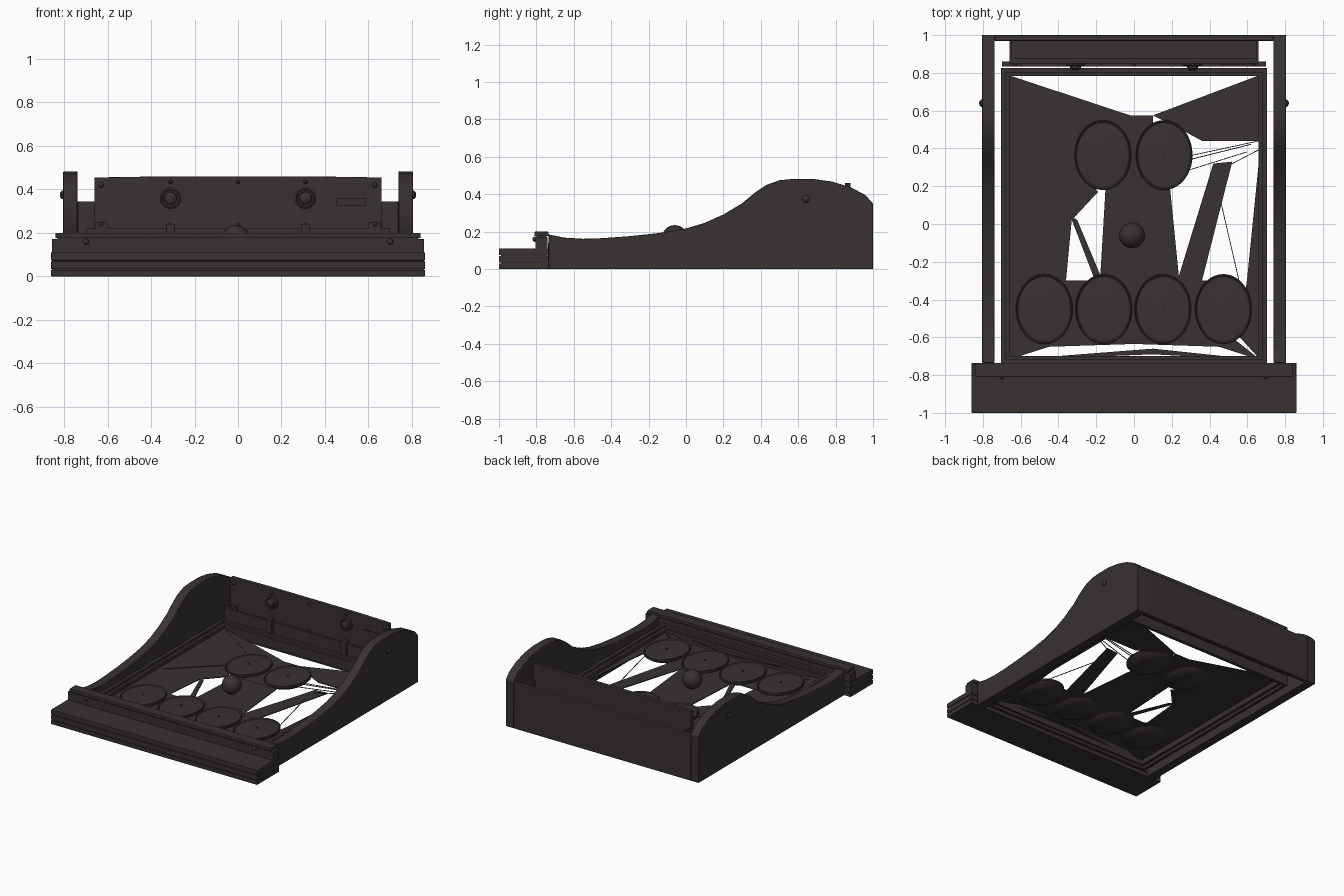
import bpy, bmesh, math
from mathutils import Matrix

cube = bpy.data.objects.get("Cube")
if cube:
    bpy.data.objects.remove(cube, do_unlink=True)

dark = bpy.data.materials.new("dark brown grey")
dark.use_nodes = True
COLOUR = (0.04, 0.031, 0.031, 1)
dark.diffuse_color = COLOUR
bsdf = dark.node_tree.nodes["Principled BSDF"]
bsdf.inputs["Base Color"].default_value = COLOUR
bsdf.inputs["Roughness"].default_value = 0.7


def finish(name, bm, smooth=False, bevel=0):
    bmesh.ops.recalc_face_normals(bm, faces=bm.faces)
    mesh = bpy.data.meshes.new(name)
    bm.to_mesh(mesh)
    bm.free()
    mesh.materials.append(dark)
    ob = bpy.data.objects.new(name, mesh)
    bpy.context.collection.objects.link(ob)
    if bevel:
        mod = ob.modifiers.new("Bevel", "BEVEL")
        mod.width, mod.segments = bevel, 2
    if smooth:
        bpy.ops.object.select_all(action="DESELECT")
        ob.select_set(True)
        bpy.context.view_layer.objects.active = ob
        bpy.ops.object.shade_smooth_by_angle(angle=math.radians(35))
    return ob


def box(name, x, y, z, bevel=0):
    """Box from (low, high) ranges."""
    bm = bmesh.new()
    bmesh.ops.create_cube(bm, size=1)
    for v in bm.verts:
        v.co = [(a + b) / 2 + c * (b - a) for c, (a, b) in zip(v.co, (x, y, z))]
    return finish(name, bm, bevel=bevel)


def prism(name, points, to_3d, depth, smooth=False, bevel=0):
    """Extrude a flat outline along a vector."""
    bm = bmesh.new()
    face = bm.faces.new([bm.verts.new(to_3d(a, b)) for a, b in points])
    new = bmesh.ops.extrude_face_region(bm, geom=[face])["geom"]
    bmesh.ops.translate(bm, vec=depth, verts=[g for g in new if isinstance(g, bmesh.types.BMVert)])
    return finish(name, bm, smooth, bevel)


def lathe(name, profile, centre, axis="Z", scale=(1, 1), steps=40):
    """Revolve (radius, height) pairs, optionally stretched to an ellipse."""
    bm = bmesh.new()
    rings = []
    for r, h in profile:
        rings.append([bm.verts.new((r * scale[0] * math.cos(t), r * scale[1] * math.sin(t), h))
                      for t in (i * math.tau / steps for i in range(steps))])
    for low, high in zip(rings, rings[1:]):
        for i in range(steps):
            j = (i + 1) % steps
            bm.faces.new((low[i], low[j], high[j], high[i]))
    bm.faces.new(rings[0])
    bm.faces.new(rings[-1])
    turn = {"Z": Matrix(), "-Y": Matrix.Rotation(math.pi / 2, 4, "X"),
            "X": Matrix.Rotation(math.pi / 2, 4, "Y"),
            "-X": Matrix.Rotation(-math.pi / 2, 4, "Y")}[axis]
    bm.transform(Matrix.Translation(centre) @ turn)
    return finish(name, bm, smooth=True)


# Front apron: stacked slabs with shadow grooves, then a raised lip
for i, (low, high) in enumerate([(0, 0.03), (0.034, 0.07), (0.074, 0.11)]):
    box(f"front_slab_{i + 1}", (-0.86, 0.86), (-1, -0.735), (low, high), 0.003)
box("front_core", (-0.855, 0.855), (-0.99, -0.74), (0.01, 0.1))
box("front_lip_base", (-0.855, 0.855), (-0.805, -0.74), (0.1, 0.172))
box("front_lip_cap", (-0.84, 0.84), (-0.81, -0.735), (0.176, 0.2), 0.004)
box("front_lip_core", (-0.83, 0.83), (-0.8, -0.745), (0.165, 0.185))

# Curved side panels with a bolt on each
side_profile = [(-0.735, 0), (-0.735, 0.185), (-0.65, 0.168), (-0.55, 0.162), (-0.45, 0.165),
                (-0.3, 0.176), (-0.15, 0.192), (0, 0.217), (0.1, 0.247), (0.2, 0.292),
                (0.3, 0.352), (0.37, 0.41), (0.43, 0.45), (0.5, 0.475), (0.57, 0.482),
                (0.68, 0.482), (0.78, 0.468), (0.88, 0.438), (0.96, 0.395), (1, 0.35), (1, 0)]
bolt = [(0.02, 0), (0.02, 0.006), (0.012, 0.014), (0.004, 0.017)]
for side, name in ((1, "left"), (-1, "right")):
    prism(f"{name}_side_panel", side_profile, lambda y, z: (side * 0.738, y, z),
          (side * 0.067, 0, 0), smooth=True, bevel=0.003)
    axis = "X" if side > 0 else "-X"
    lathe(f"{name}_side_bolt", bolt, (side * 0.803, 0.64, 0.375), axis, steps=16)
    lathe(f"{name}_lip_screw", bolt, (side * 0.7, -0.805, 0.16), "-Y", (0.7, 0.7), 16)

# Back board and the open tray in front of it
box("back_board", (-0.738, 0.738), (0.97, 1), (0, 0.345), 0.003)
box("tray_floor", (-0.655, 0.655), (0.86, 0.975), (0.19, 0.205))
for side, name in ((1, "left"), (-1, "right")):
    box(f"{name}_tray_cheek", sorted((side * 0.645, side * 0.66)), (0.86, 0.97), (0.2, 0.34))

# Upright panel with round speakers, a slot and screws
panel_outline = [(-0.66, 0.21), (0.66, 0.21), (0.66, 0.455), (0.35, 0.46),
                 (-0.35, 0.46), (-0.66, 0.455)]
prism("upright_panel", panel_outline, lambda x, z: (x, 0.85, z), (0, 0.03, 0), bevel=0.003)
speaker = [(0.05, 0), (0.05, 0.008), (0.042, 0.013), (0.038, 0.006), (0.03, 0.006),
           (0.028, 0.026), (0.018, 0.034), (0.004, 0.036)]
for side, name in ((1, "left"), (-1, "right")):
    lathe(f"{name}_speaker", speaker, (side * 0.31, 0.85, 0.36), "-Y", steps=28)
    box(f"{name}_rail_post", (side * 0.31 - 0.02, side * 0.31 + 0.02), (0.81, 0.85), (0.12, 0.24))
    box(f"{name}_panel_tab", sorted((side * 0.6, side * 0.655)), (0.84, 0.851), (0.215, 0.25))
    for z in (0.24, 0.42):
        lathe(f"{name}_panel_screw", bolt, (side * 0.63, 0.85, z), "-Y", (0.6, 0.6), 12)
box("panel_slot_plate", (0.45, 0.59), (0.843, 0.851), (0.325, 0.36))
for x in (-0.31, 0, 0.31):
    lathe("panel_top_screw", bolt, (x, 0.85, 0.435), "-Y", (0.5, 0.5), 12)
    lathe("panel_bottom_screw", bolt, (x, 0.85, 0.235), "-Y", (0.5, 0.5), 12)


# Stepped rectangular frame around the bed
def frame(name, half, front, back, width, low, high):
    for s, side in ((1, "left"), (-1, "right")):
        box(f"{name}_{side}", sorted((s * half, s * (half - width))), (front, back), (low, high))
    box(f"{name}_front", (-half, half), (front, front + width), (low, high))
    box(f"{name}_back", (-half, half), (back - width, back), (low, high))


frame("outer_frame", 0.705, -0.738, 0.825, 0.024, 0.03, 0.14)
frame("inner_frame", 0.682, -0.72, 0.805, 0.022, 0.05, 0.12)
box("back_cross_rail", (-0.7, 0.7), (0.835, 0.86), (0.1, 0.22))

# Thin faceted bed sheets stretched between frame and pads
sheets = {
    "right_sheet": [(-0.67, 0.79), (-0.32, 0.64), (-0.2, 0.55), (-0.3, 0.3), (-0.19, 0.17),
                    (-0.33, 0.02), (-0.36, -0.3), (-0.5, -0.62), (-0.67, -0.72)],
    "right_brace": [(-0.34, 0.05), (-0.3, 0.02), (-0.17, -0.29), (-0.21, -0.29)],
    "upper_sheet": [(-0.67, 0.79), (-0.02, 0.575), (0.1, 0.575), (0.12, 0.18), (-0.12, 0.18), (-0.25, 0.5)],
    "upper_left_sheet": [(0.67, 0.79), (0.1, 0.575), (0.25, 0.5), (0.36, 0.44), (0.67, 0.44)],
    "middle_sheet": [(-0.15, 0.2), (0.19, 0.2), (0.24, -0.3), (-0.18, -0.3)],
    "left_brace": [(0.42, 0.32), (0.52, 0.33), (0.36, -0.3), (0.23, -0.3)],
    "left_edge_strip": [(0.67, 0.42), (0.6, -0.28), (0.56, -0.6), (0.67, -0.72)],
    "lower_sheet": [(-0.48, -0.3), (0.48, -0.3), (0.52, -0.6), (0.67, -0.72), (0.45, -0.65),
                    (0, -0.635), (-0.45, -0.65), (-0.67, -0.72), (-0.52, -0.6)],
    "front_strip": [(-0.67, -0.72), (0.1, -0.66), (0.67, -0.72), (0.1, -0.69)],
}
for i, (name, outline) in enumerate(sheets.items()):
    level = 0.088 + 0.001 * (i % 3)
    prism(name, outline, lambda x, y: (x, y, level), (0, 0, 0.006))

# Fine wires fanning from the pads to the frame
for i, (a, b) in enumerate([((0.3, 0.36), (0.67, 0.44)), ((0.3, 0.34), (0.62, 0.42)),
                            ((0.28, 0.28), (0.6, 0.38)), ((-0.62, 0), (-0.3, 0.3)),
                            ((0.45, 0.15), (0.6, -0.5)), ((0.67, 0.4), (0.44, 0.28))]):
    dx, dy = b[0] - a[0], b[1] - a[1]
    k = 0.004 / math.hypot(dx, dy)
    prism(f"wire_{i + 1}", [a, b, (b[0] - dy * k, b[1] + dx * k), (a[0] - dy * k, a[1] + dx * k)],
          lambda x, y: (x, y, 0.096), (0, 0, 0.004))

# Oval pads: rimmed discs with a centre pin
pad = [(0.5, -0.035), (0.85, -0.02), (1, 0), (1, 0.012), (0.97, 0.016), (0.93, 0.01),
       (0.5, 0.014), (0.035, 0.016), (0.035, 0.024), (0.01, 0.026)]
pads = [(x, 0.365) for x in (-0.165, 0.16)] + [(x, -0.45) for x in (-0.475, -0.16, 0.153, 0.473)]
for i, (x, y) in enumerate(pads):
    lathe(f"oval_pad_{i + 1}", pad, (x, y, 0.1), scale=(0.15, 0.185))

# Ball on the middle sheet
bm = bmesh.new()
bmesh.ops.create_uvsphere(bm, u_segments=32, v_segments=16, radius=0.068)
bm.transform(Matrix.Translation((-0.01, -0.06, 0.167)))
finish("ball", bm, smooth=True)
